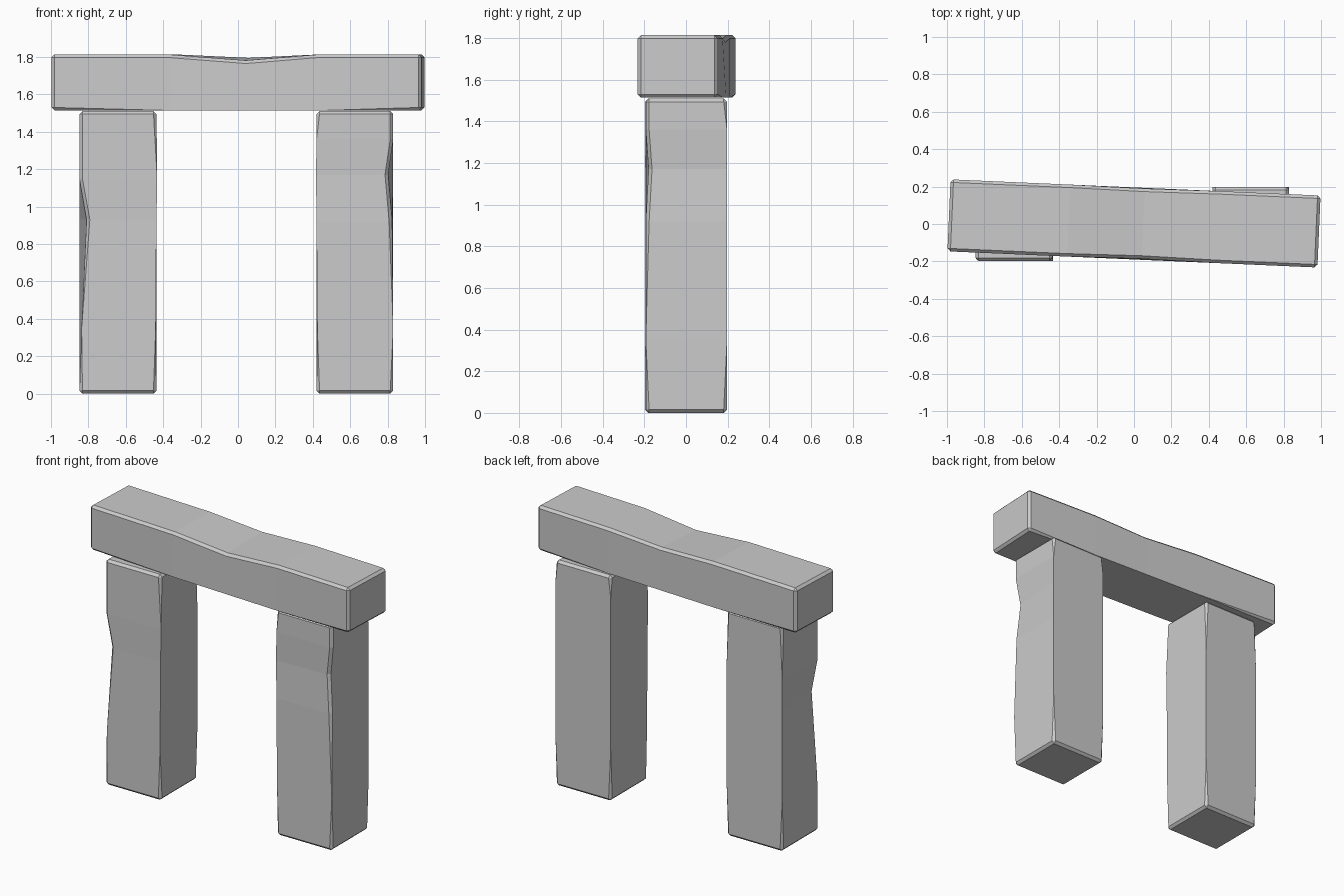
import bpy, bmesh
from math import radians
from mathutils import Vector

if "Cube" in bpy.data.objects:
    bpy.data.objects.remove(bpy.data.objects["Cube"])

CORNERS = [(-1, -1), (1, -1), (1, 1), (-1, 1)]


def stone(name, width, depth, stations, dents, loc, turn=0, lying=False, bevel=0.016):
    """Chamfered four-sided block lofted through stations; dents[(station, corner)] = (du, dv)."""
    bm = bmesh.new()
    rings = []
    for i, w in enumerate(stations):
        ring = []
        for c, (a, b) in enumerate(CORNERS):
            du, dv = dents.get((i, c), (0, 0))
            u, v = a * width / 2 + du, b * depth / 2 + dv
            ring.append(bm.verts.new((w, u, v) if lying else (u, v, w)))
        rings.append(ring)
    bm.faces.new(rings[0][::-1])
    bm.faces.new(rings[-1])
    for lo, hi in zip(rings, rings[1:]):
        for c in range(4):
            d = (c + 1) % 4
            bm.faces.new((lo[c], lo[d], hi[d], hi[c]))
    # chamfer the long corners and both ends, not the loops between
    inner = [set(r) for r in rings[1:-1]]
    edges = [e for e in bm.edges if not any(set(e.verts) <= r for r in inner)]
    bmesh.ops.bevel(bm, geom=edges, offset=bevel, segments=1, profile=0.5, affect='EDGES')
    bmesh.ops.recalc_face_normals(bm, faces=bm.faces)
    mesh = bpy.data.meshes.new(name)
    bm.to_mesh(mesh)
    bm.free()
    obj = bpy.data.objects.new(name, mesh)
    bpy.context.collection.objects.link(obj)
    obj.location = Vector(loc)
    obj.rotation_euler.z = turn
    return obj


# Upright stones, each with a worn outer front corner
stone("left_pillar", 0.412, 0.39, [0, 0.35, 0.93, 1.15, 1.51],
      {(1, 0): (0.012, 0.002), (2, 0): (0.04, 0.008), (1, 1): (-0.004, 0), (3, 1): (0.004, 0)},
      (-0.642, -0.002, 0))
stone("right_pillar", 0.41, 0.39, [0, 0.35, 0.92, 1.17, 1.36, 1.51],
      {(2, 1): (-0.006, 0), (3, 1): (-0.028, 0.014), (1, 0): (0.004, 0), (3, 0): (-0.003, 0)},
      (0.625, 0.002, 0))

# Capping stone, slightly turned, its top worn down in the middle
stone("lintel", 0.385, 0.3, [-0.99, -0.35, 0.05, 0.45, 0.99],
      {(2, 3): (0.006, -0.033), (2, 2): (-0.004, -0.018), (1, 3): (0, -0.002)},
      (0, 0.003, 1.664), turn=radians(-2.5), lying=True)
